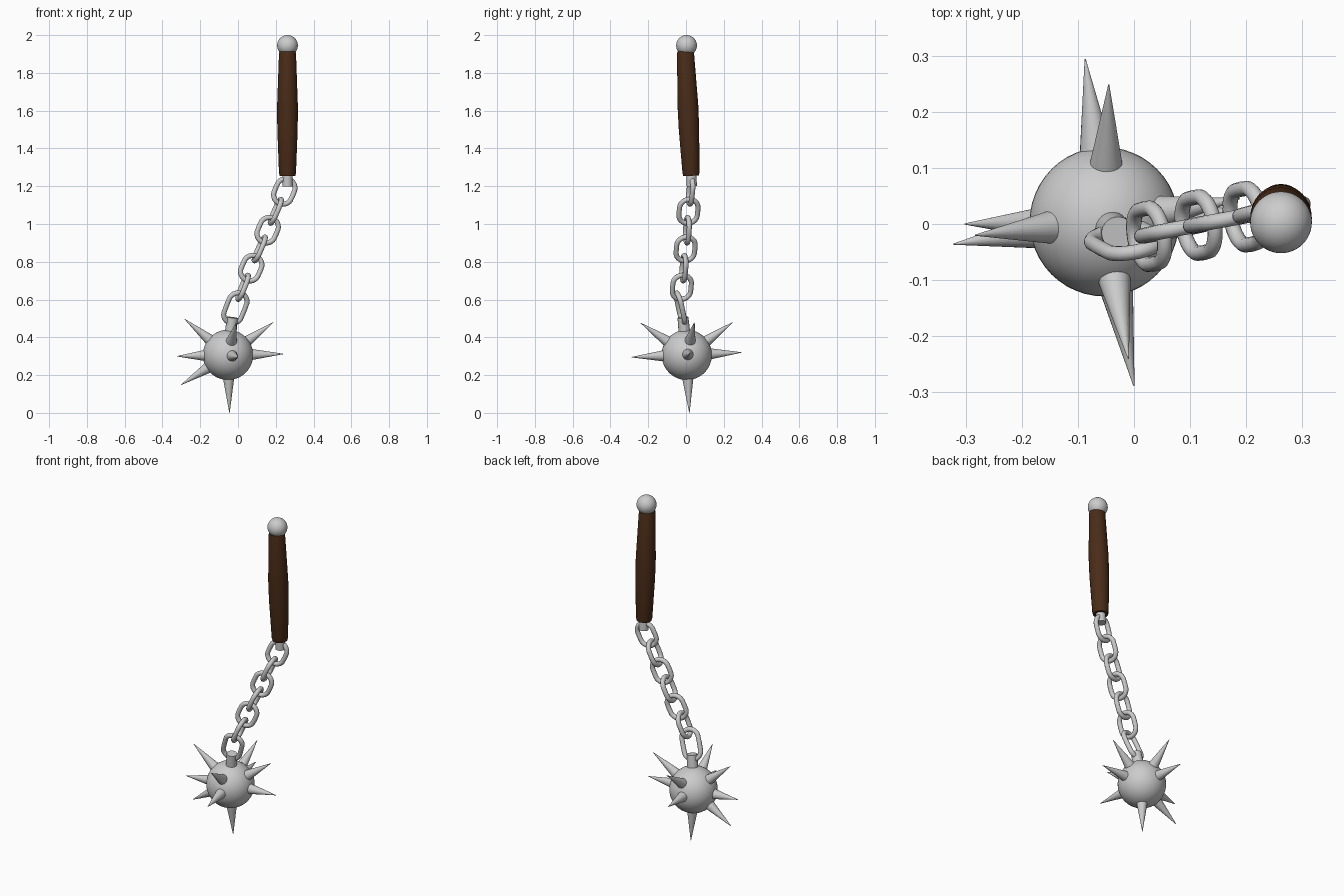
import bpy, math
from mathutils import Vector, Matrix

if "Cube" in bpy.data.objects:
    bpy.data.objects.remove(bpy.data.objects["Cube"])


def finish(name, angle=40):
    ob = bpy.context.object
    ob.name = name
    bpy.ops.object.shade_smooth_by_angle(angle=math.radians(angle))
    return ob


def cone(name, a, b, r1, r2, sides=24):
    """Tapered round bar between two points."""
    a, b = Vector(a), Vector(b)
    d = b - a
    bpy.ops.mesh.primitive_cone_add(
        vertices=sides, radius1=r1, radius2=r2, depth=d.length,
        location=(a + b) / 2, rotation=d.to_track_quat('Z', 'Y').to_euler())
    return finish(name)


def ball(name, loc, r):
    bpy.ops.mesh.primitive_uv_sphere_add(segments=48, ring_count=24, radius=r, location=loc)
    return finish(name)


def link(name, loc, axis, side, half):
    """Oval ring: a torus stretched along axis, lying in the axis/side plane."""
    bpy.ops.mesh.primitive_torus_add(major_radius=0.05, minor_radius=0.0135,
                                     major_segments=32, minor_segments=12)
    ob = finish(name, 60)
    for v in ob.data.vertices:
        if abs(v.co.x) > 1e-4:
            v.co.x += math.copysign(half, v.co.x)
    x = Vector(axis).normalized()
    z = x.cross(Vector(side)).normalized()
    y = z.cross(x)
    ob.matrix_world = Matrix.Translation(loc) @ Matrix((x, y, z)).transposed().to_4x4()


# spiked ball
C = Vector((-0.053, 0.004, 0.307))
R = 0.133
ball("spiked_ball", C, R)
tips = [(-0.283, -0.02, 0.497), (0.188, 0.045, 0.48), (-0.01, -0.24, 0.476), (-0.045, 0.248, 0.48),
        (-0.322, -0.036, 0.30), (0.24, 0.018, 0.312), (0.0, -0.289, 0.295), (-0.087, 0.294, 0.32),
        (-0.302, 0.0, 0.148), (-0.045, 0.018, 0.0)]
for i, t in enumerate(tips):
    d = (Vector(t) - C).normalized()
    cone(f"spike_{i + 1}", C + d * 0.115, t, 0.031, 0.001)

# lug on the ball
cone("ball_lug", (-0.04, -0.008, 0.42), (-0.029, -0.016, 0.505), 0.031, 0.029)

# chain, alternating link directions
pts = [Vector(p) for p in (
    (0.245, 0.025, 1.172), (0.2, 0.013, 1.067), (0.157, 0.007, 0.967), (0.115, -0.002, 0.868),
    (0.07, -0.011, 0.766), (0.027, -0.022, 0.665), (-0.014, -0.03, 0.555))]
for i, p in enumerate(pts):
    axis = pts[max(i - 1, 0)] - pts[min(i + 1, 6)]
    half = 0.019
    if i == 6:
        axis, half = Vector((0.065, -0.035, 0.165)), 0.035
    side = (0.98, 0.18, 0) if i % 2 == 0 else (-0.18, 0.98, 0)
    link(f"chain_link_{i + 1}", p, axis, side, half)

# handle with stub and pommel
low, top = Vector((0.262, 0.027, 1.255)), Vector((0.262, -0.003, 1.915))
cone("handle_stub", (0.262, 0.031, 1.2), (0.262, 0.027, 1.28), 0.027, 0.027)
profile = [(0, 0), (0.041, 0), (0.045, 0.015), (0.054, 0.25), (0.055, 0.37), (0.045, 0.65), (0.042, 0.66), (0, 0.66)]
N = 32
verts = [(r * math.cos(2 * math.pi * k / N), r * math.sin(2 * math.pi * k / N), z)
         for r, z in profile[1:-1] for k in range(N)]
rows = len(profile) - 2
faces = [(j * N + k, j * N + (k + 1) % N, (j + 1) * N + (k + 1) % N, (j + 1) * N + k)
         for j in range(rows - 1) for k in range(N)]
faces += [tuple(reversed(range(N))), tuple(range((rows - 1) * N, rows * N))]
me = bpy.data.meshes.new("handle")
me.from_pydata(verts, [], faces)
handle = bpy.data.objects.new("handle", me)
bpy.context.collection.objects.link(handle)
handle.location = low
handle.rotation_euler = (top - low).to_track_quat('Z', 'Y').to_euler()
bpy.ops.object.select_all(action='DESELECT')
bpy.context.view_layer.objects.active = handle
handle.select_set(True)
finish("handle")
wood = bpy.data.materials.new("dark_wood")
wood.diffuse_color = (0.068, 0.025, 0.009, 1)
wood.use_nodes = True
wood.node_tree.nodes["Principled BSDF"].inputs["Base Color"].default_value = wood.diffuse_color
me.materials.append(wood)
ball("pommel", (0.262, 0.003, 1.945), 0.055)
